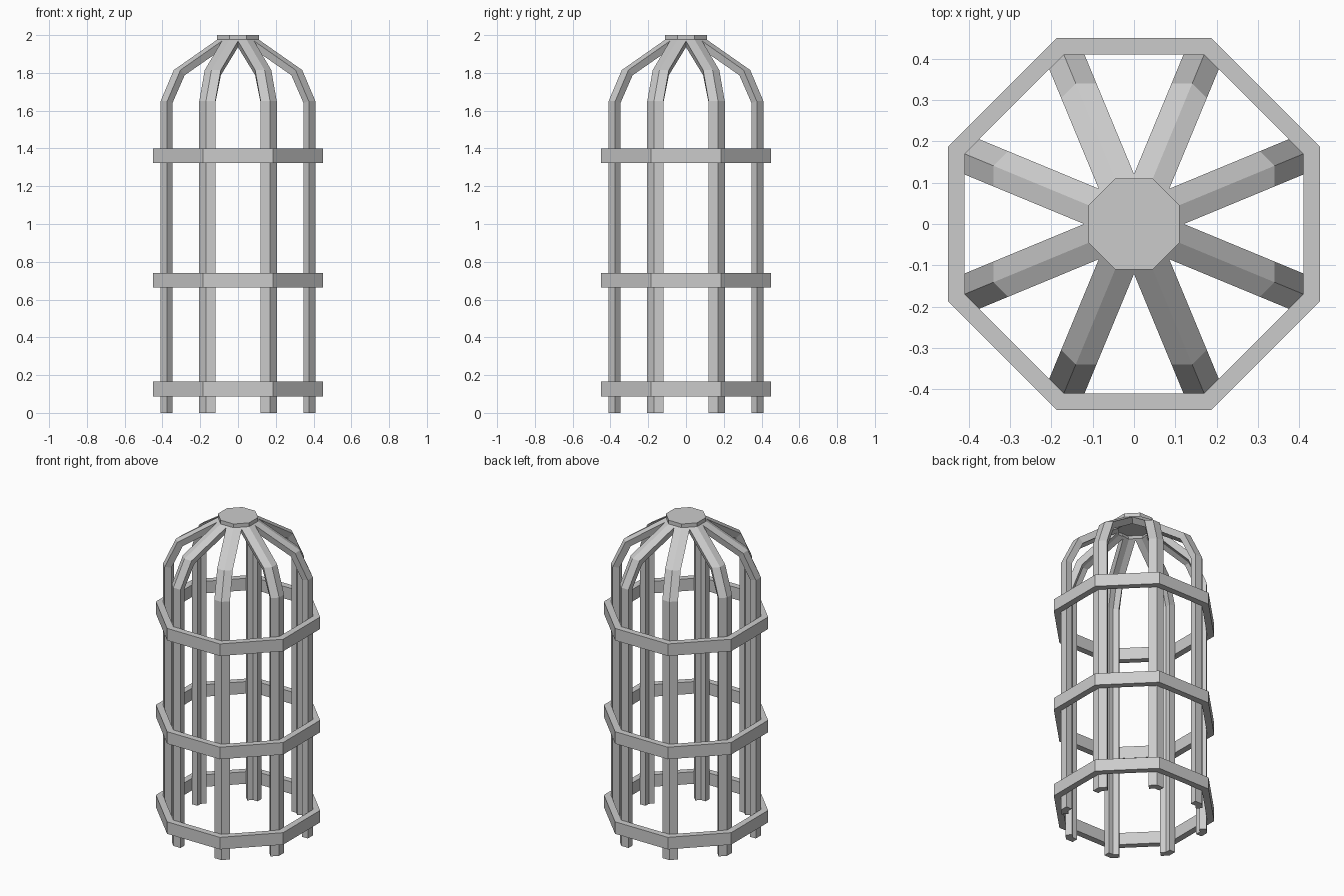
import bpy
from math import tan, pi, cos, sin, sqrt

if "Cube" in bpy.data.objects:
    bpy.data.objects.remove(bpy.data.objects["Cube"])

T = tan(pi / 8)      # half side of an octagon per unit apothem
WALL = 0.04


def add_object(name, verts, faces):
    mesh = bpy.data.meshes.new(name)
    mesh.from_pydata(verts, [], faces)
    mesh.update()
    ob = bpy.data.objects.new(name, mesh)
    bpy.context.collection.objects.link(ob)
    return ob


def thicken(ob, thickness, offset):
    mod = ob.modifiers.new("thickness", 'SOLIDIFY')
    mod.thickness = thickness
    mod.offset = offset
    mod.use_even_offset = True


def octagon(apothem, z):
    r = apothem / cos(pi / 8)
    return [(r * cos(pi / 8 + k * pi / 4), r * sin(pi / 8 + k * pi / 4), z) for k in range(8)]


# Bent corner bars: V-shaped strips following the octagon corners up into the dome
PROFILE = [(0.41, 0.0), (0.41, 1.65), (0.34, 1.815), (0.11, 1.976)]
STRIP = 0.05
verts = []
for a, z in PROFILE:
    y = a * T - STRIP
    verts += [(a, y, z), (a, a * T, z), ((a + y) / sqrt(2), (a - y) / sqrt(2), z)]
faces = [(3 * i + j, 3 * i + j + 1, 3 * i + j + 4, 3 * i + j + 3)
         for i in range(len(PROFILE) - 1) for j in range(2)]
for k in range(8):
    bar = add_object(f"cage_bar_{k + 1}", verts, faces)
    bar.rotation_euler.z = k * pi / 4
    thicken(bar, WALL, -1)

# Three octagonal hoops around the bars
for name, z0, z1 in (("lower_hoop", 0.088, 0.165),
                     ("middle_hoop", 0.664, 0.741),
                     ("upper_hoop", 1.324, 1.401)):
    hoop = add_object(name, octagon(0.41, z0) + octagon(0.41, z1),
                      [(k, (k + 1) % 8, (k + 1) % 8 + 8, k + 8) for k in range(8)])
    thicken(hoop, WALL, 1)

# Flat cap plate at the top
cap = add_object("top_cap", octagon(0.11, 2.0), [tuple(range(8))])
thicken(cap, 0.025, -1)
